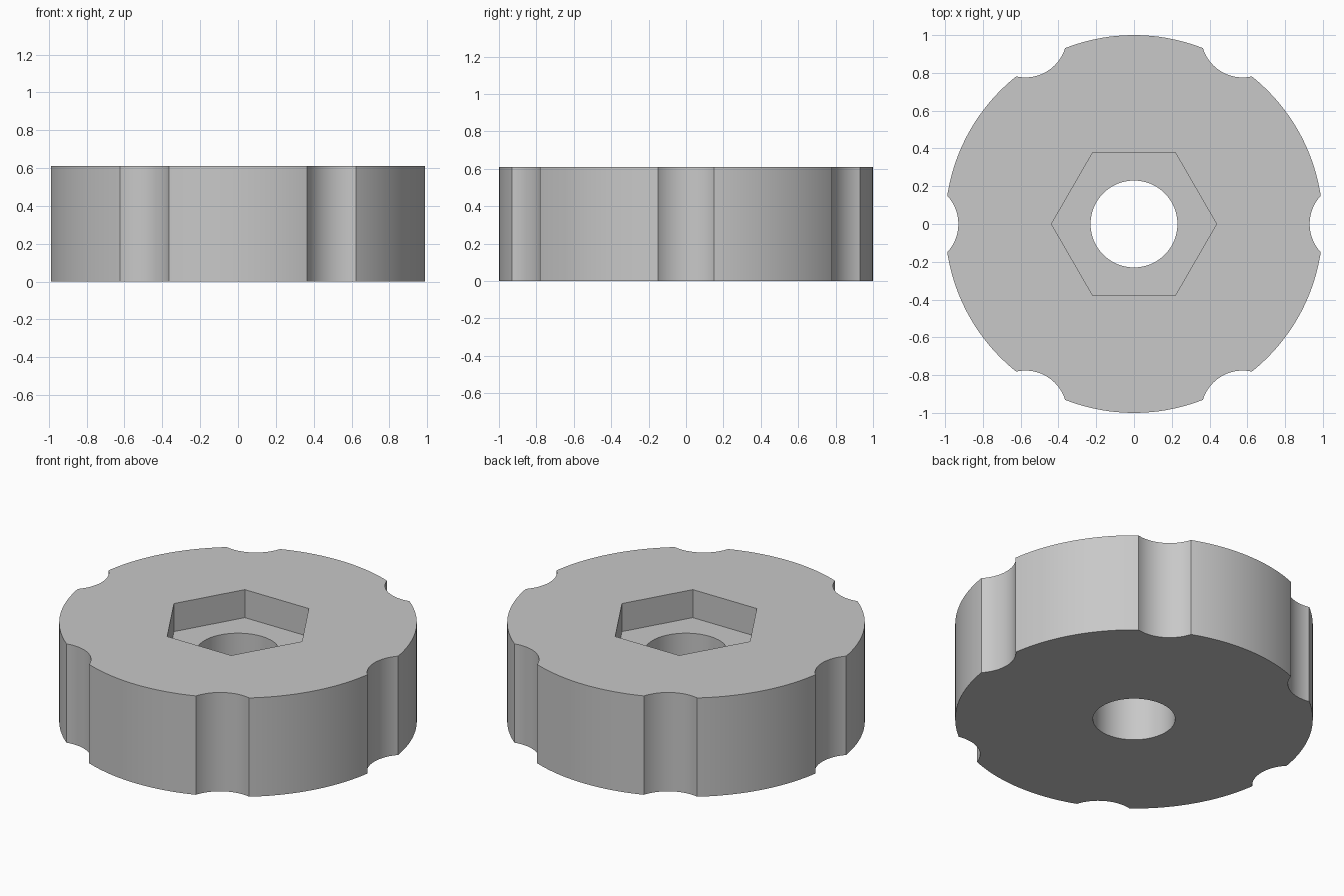
import bpy
import math

HEIGHT = 0.61
NOTCHES = 6

cube = bpy.data.objects.get("Cube")
if cube:
    bpy.data.objects.remove(cube, do_unlink=True)

# Plain grey material
grey = bpy.data.materials.new("light grey")
grey.use_nodes = True
color = (0.58, 0.58, 0.58, 1)
grey.diffuse_color = color
grey.node_tree.nodes["Principled BSDF"].inputs["Base Color"].default_value = color


def prism(name, sides, radius, bottom, top, x=0, y=0, turn=0):
    """Upright prism or cylinder between two heights."""
    bpy.ops.mesh.primitive_cylinder_add(
        vertices=sides, radius=radius, depth=top - bottom,
        location=(x, y, (bottom + top) / 2), rotation=(0, 0, turn))
    obj = bpy.context.object
    obj.name = name
    obj.data.materials.append(grey)
    return obj


# Round knob body
body = prism("knob_body", 144, 1, 0, HEIGHT)

# Cutters: through hole, hexagonal nut pocket, finger notches round the rim
cutters = [
    prism("bolt_hole_cutter", 64, 0.23, -0.2, HEIGHT + 0.2),
    prism("nut_pocket_cutter", 6, 0.437, HEIGHT - 0.173, HEIGHT + 0.2,
          turn=math.radians(30)),
]
for i in range(NOTCHES):
    a = i * math.tau / NOTCHES
    cutters.append(prism(f"finger_notch_cutter_{i + 1}", 96, 0.22, -0.2, HEIGHT + 0.2,
                         1.15 * math.cos(a), 1.15 * math.sin(a), a))

# Cut the body, then remove the cutters
bpy.ops.object.select_all(action='DESELECT')
body.select_set(True)
bpy.context.view_layer.objects.active = body
for cutter in cutters:
    cutter.hide_render = True
    mod = body.modifiers.new(cutter.name, 'BOOLEAN')
    mod.operation = 'DIFFERENCE'
    mod.solver = 'EXACT'
    mod.object = cutter
    bpy.ops.object.modifier_apply(modifier=mod.name)
for cutter in cutters:
    bpy.data.objects.remove(cutter, do_unlink=True)

# Smooth curved walls, sharp rims and corners
bpy.ops.object.shade_smooth_by_angle(angle=math.radians(25))
